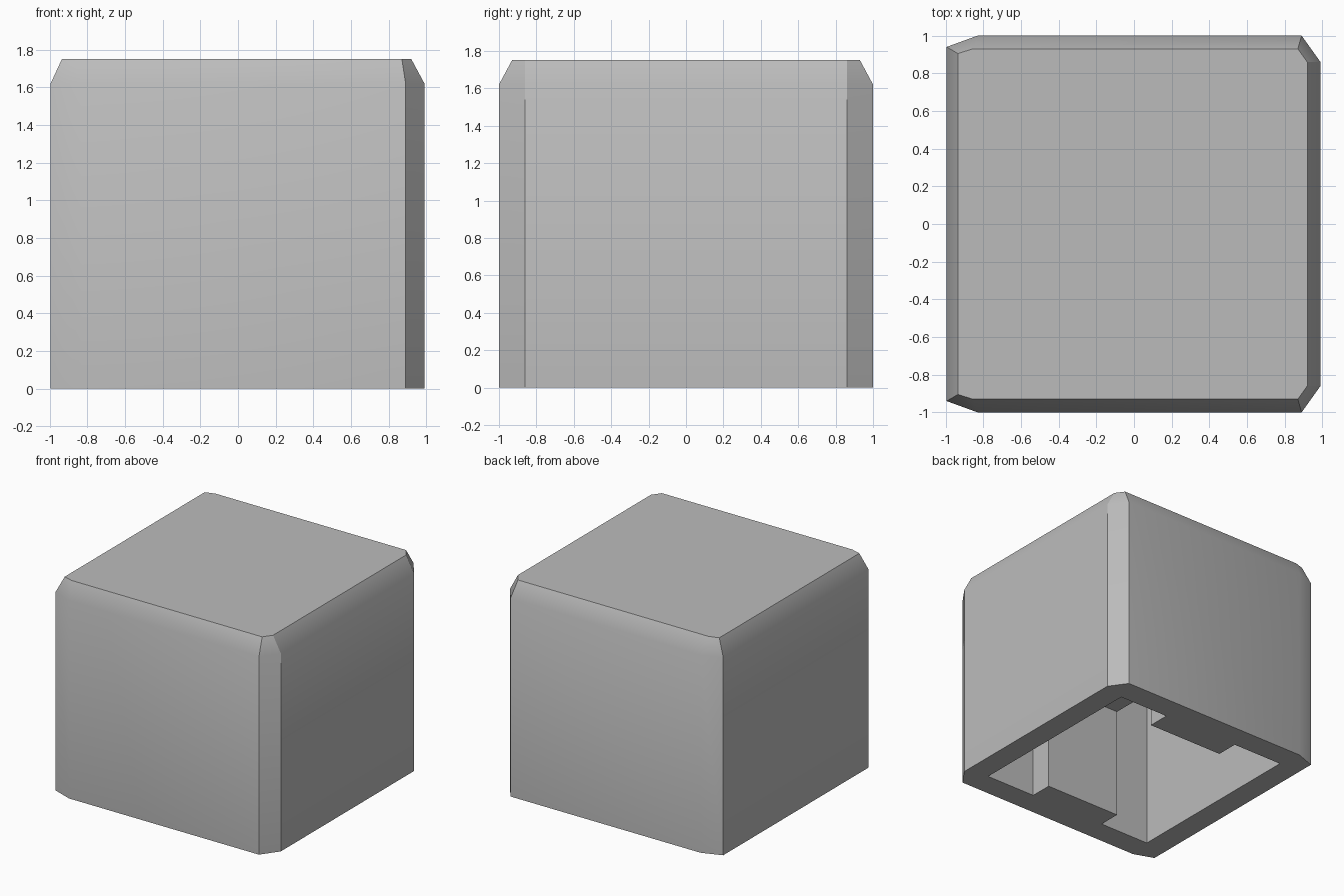
import bpy, bmesh, math

cube = bpy.data.objects.get("Cube")
if cube:
    bpy.data.objects.remove(cube, do_unlink=True)

HEIGHT, SHOULDER = 1.75, 1.62     # top face and lower edge of the top bevel
WALL, BEAM_HALF = 0.8, 0.345      # inner wall distance, half width of the cross beam

grey = bpy.data.materials.new("plain_grey")
grey.use_nodes = True
grey.diffuse_color = (0.5, 0.5, 0.5, 1)
grey.node_tree.nodes["Principled BSDF"].inputs["Base Color"].default_value = (0.5, 0.5, 0.5, 1)


def outline(half):
    """Mirror the points of the +y half across y to a closed loop."""
    return half + [(x, -y) for x, y in reversed(half)]


def loft(name, sections):
    """Solid through matching loops, each given as (outline, z)."""
    bm = bmesh.new()
    rings = [[bm.verts.new((x, y, z)) for x, y in pts] for pts, z in sections]
    n = len(rings[0])
    for low, high in zip(rings, rings[1:]):
        for i in range(n):
            j = (i + 1) % n
            bm.faces.new((low[i], low[j], high[j], high[i]))
    bm.faces.new(rings[0])
    bm.faces.new(rings[-1])
    bmesh.ops.recalc_face_normals(bm, faces=bm.faces)
    mesh = bpy.data.meshes.new(name)
    bm.to_mesh(mesh)
    bm.free()
    obj = bpy.data.objects.new(name, mesh)
    bpy.context.collection.objects.link(obj)
    return obj


def hollow(obj, x0, x1, y, top):
    """Cut a rectangular pocket upward from the underside."""
    rect = outline([(x0, y), (x1, y)])
    cutter = loft("pocket_cutter", [(rect, -0.1), (rect, top)])
    cutter.hide_render = True
    mod = obj.modifiers.new("pocket", 'BOOLEAN')
    mod.operation, mod.solver, mod.object = 'DIFFERENCE', 'EXACT', cutter
    bpy.ops.object.modifier_apply(modifier=mod.name)
    bpy.data.objects.remove(cutter, do_unlink=True)


# Outer block: shallow corners on -x, steep corners on +x, bevelled top
side = outline([(-0.995, 0.94), (-0.83, 1.0), (0.89, 1.0), (0.99, 0.86)])
lid = outline([(-0.935, 0.905), (-0.855, 0.93), (0.87, 0.93), (0.92, 0.86)])
block = loft("hollow_block", [(side, 0), (side, SHOULDER), (lid, HEIGHT)])
block.data.materials.append(grey)
bpy.ops.object.select_all(action='DESELECT')
block.select_set(True)
bpy.context.view_layer.objects.active = block

# Two deep side pockets, joined by a shallower passage under the beam
hollow(block, -WALL, -BEAM_HALF, WALL, 1.55)
hollow(block, BEAM_HALF, WALL, WALL, 1.55)
hollow(block, -0.4, 0.4, 0.615, 0.92)

# Soft shading over the shallow bevels only
bpy.ops.object.shade_smooth_by_angle(angle=math.radians(30))
